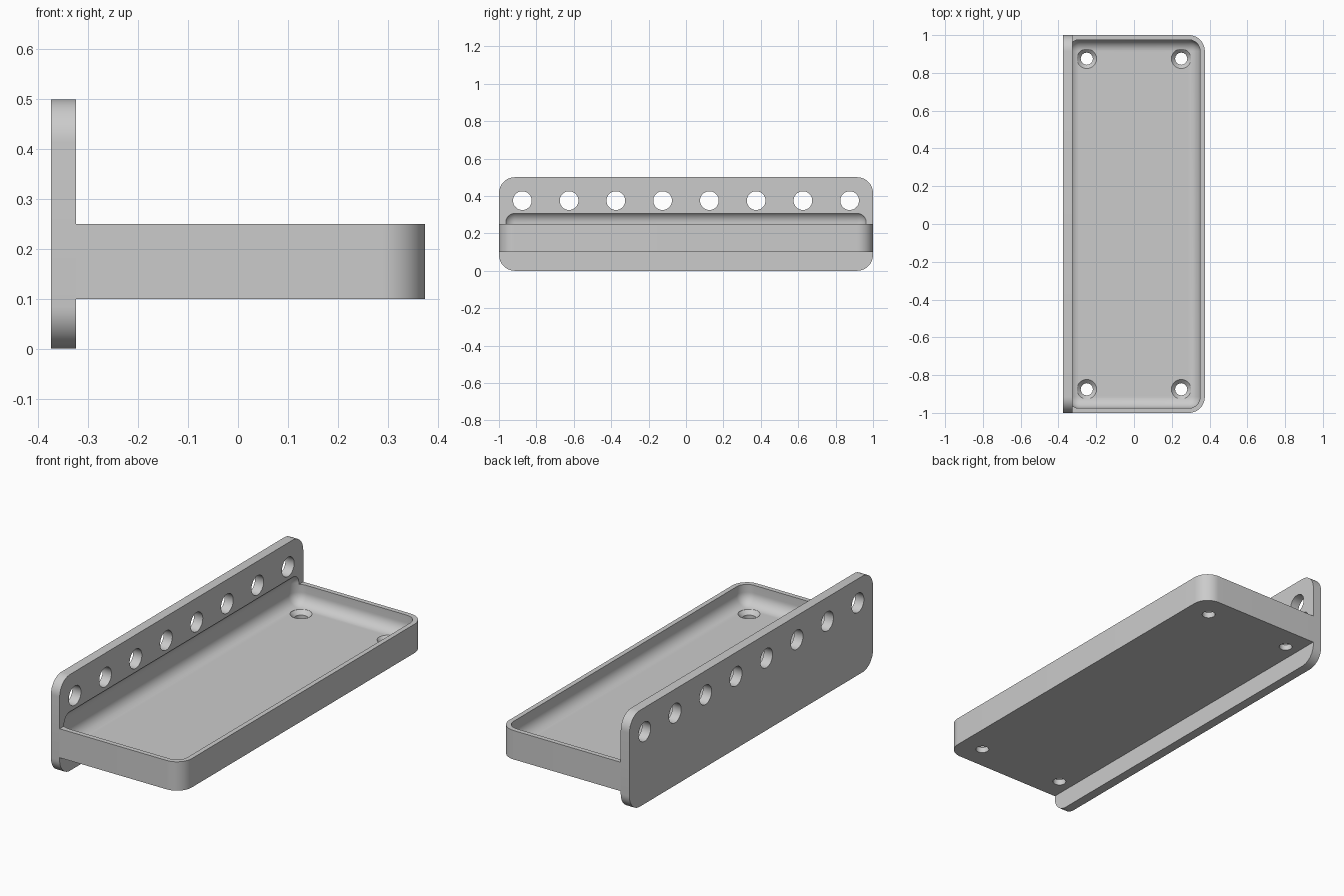
import bpy
import bmesh
from math import pi, cos, sin
from mathutils import Matrix, Vector

if "Cube" in bpy.data.objects:
    bpy.data.objects.remove(bpy.data.objects["Cube"], do_unlink=True)

grey = bpy.data.materials.new("plain grey")
grey.use_nodes = True
colour = (0.6, 0.6, 0.6, 1)
grey.diffuse_color = colour
grey.node_tree.nodes["Principled BSDF"].inputs["Base Color"].default_value = colour

BACK, FACE, FRONT = -0.375, -0.325, 0.375   # plate back, plate face, tray edge
CORNER = 0.085
FLOOR = 0.15


def make_object(name, bm):
    bmesh.ops.recalc_face_normals(bm, faces=bm.faces)
    mesh = bpy.data.meshes.new(name)
    bm.to_mesh(mesh)
    bm.free()
    mesh.materials.append(grey)
    obj = bpy.data.objects.new(name, mesh)
    bpy.context.collection.objects.link(obj)
    return obj


def box(low, high):
    low, high = Vector(low), Vector(high)
    bm = bmesh.new()
    place = Matrix.Translation((low + high) / 2) @ Matrix.Diagonal((high - low).to_4d())
    bmesh.ops.create_cube(bm, size=1, matrix=place)
    return bm


def round_edges(bm, radius, rule):
    edges = [e for e in bm.edges if rule(e.verts[0].co, e.verts[1].co)]
    bmesh.ops.bevel(bm, geom=edges, offset=radius, segments=12, profile=0.5,
                    affect='EDGES', clamp_overlap=True)


def lathe(name, profile, matrix, sides=48):
    """Solid of revolution from (radius, height) pairs."""
    bm = bmesh.new()
    rings = [[bm.verts.new(matrix @ Vector((r * cos(2 * pi * i / sides),
                                            r * sin(2 * pi * i / sides), z)))
              for i in range(sides)] for r, z in profile]
    for a, b in zip(rings, rings[1:]):
        for i in range(sides):
            j = (i + 1) % sides
            bm.faces.new((a[i], a[j], b[j], b[i]))
    bm.faces.new(rings[0])
    bm.faces.new(rings[-1])
    return make_object(name, bm)


def cut(obj, cutters):
    for cutter in cutters:
        mod = obj.modifiers.new("cut", 'BOOLEAN')
        mod.operation = 'DIFFERENCE'
        mod.solver = 'EXACT'
        mod.object = cutter
    bpy.context.view_layer.update()
    result = obj.evaluated_get(bpy.context.evaluated_depsgraph_get())
    mesh = bpy.data.meshes.new_from_object(result)
    obj.modifiers.clear()
    obj.data = mesh


# Upright plate, rounded at its four corners
bm = box((BACK, -1, 0), (FACE, 1, 0.5))
round_edges(bm, CORNER, lambda a, b: abs(a.x - b.x) > 0.01)
back_plate = make_object("back_plate", bm)

# Tray block, rounded at its two free corners
bm = box((FACE, -1, 0.1), (FRONT, 1, 0.25))
round_edges(bm, CORNER, lambda a, b: abs(a.z - b.z) > 0.01 and a.x > 0)
tray = make_object("tray", bm)

# Pocket with filleted edges, which also bites into the plate
bm = box((-0.35, -0.975, FLOOR), (0.35, 0.975, 0.318))
round_edges(bm, 0.06, lambda a, b: True)
pocket = make_object("pocket_cutter", bm)

# Row of round holes through the plate
along_x = Matrix.Rotation(pi / 2, 4, 'Y')
plate_holes = [
    lathe("plate_hole_cutter", [(0.05, -0.1), (0.05, 0.1)],
          Matrix.Translation((-0.35, -0.875 + 0.25 * i, 0.375)) @ along_x)
    for i in range(8)]

# Countersunk screw holes in the tray floor
screw_profile = [(0.032, -0.1), (0.032, -0.02), (0.052, 0), (0.052, 0.15)]
screw_holes = [
    lathe("screw_hole_cutter", screw_profile, Matrix.Translation((x, y, FLOOR)))
    for x in (-0.25, 0.25) for y in (-0.875, 0.875)]

cut(back_plate, [pocket] + plate_holes)
cut(tray, [pocket] + screw_holes)
for cutter in [pocket] + plate_holes + screw_holes:
    bpy.data.objects.remove(cutter, do_unlink=True)

# Smooth the curved surfaces, keep the hard edges
bpy.ops.object.select_all(action='DESELECT')
for obj in (back_plate, tray):
    obj.select_set(True)
bpy.context.view_layer.objects.active = tray
bpy.ops.object.shade_smooth_by_angle(angle=pi / 6)
